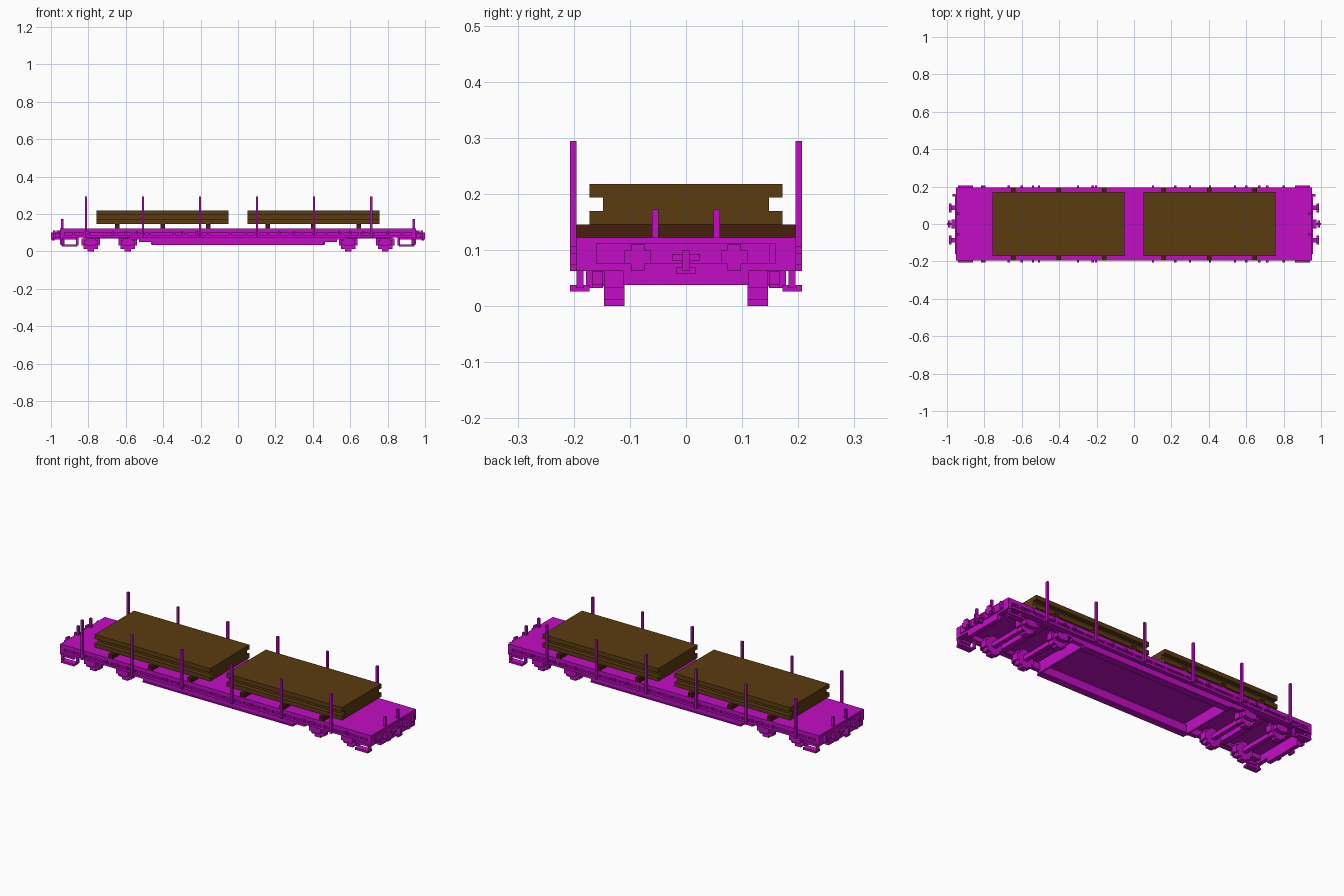
import bpy
import bmesh
from mathutils import Vector

cube = bpy.data.objects.get("Cube")
if cube:
    bpy.data.objects.remove(cube)

# Shared levels and widths
THIN = 0.012
THICK = 2 * THIN
DECK_TOP = 0.122
FLOOR = 0.1
SILL = 0.075
BELLY = 0.038
HALF_WIDTH = 0.195
GIRDER = 0.16
END = 0.94
WHEEL_RADIUS = 0.05
WHEEL_Y = 0.128
AXLES = (0.59, 0.787)


def material(name, red, green, blue):
    mat = bpy.data.materials.new(name)
    mat.use_nodes = True
    mat.diffuse_color = (red, green, blue, 1)
    shader = mat.node_tree.nodes["Principled BSDF"]
    shader.inputs["Base Color"].default_value = mat.diffuse_color
    return mat


magenta = material("magenta paint", 0.55, 0.004, 0.56)
plank_brown = material("brown timber", 0.105, 0.044, 0.005)
dark_brown = material("dark timber", 0.058, 0.014, 0.004)


def span(centre, size):
    return centre - size / 2, centre + size / 2


def both(limit):
    return -limit, limit


def add_block(bm, x, y, z):
    """Add a box filling the given ranges."""
    low, high = (Vector(ends) for ends in zip(x, y, z))
    for vert in bmesh.ops.create_cube(bm, size=1)["verts"]:
        vert.co = (low + high) / 2 + vert.co * (high - low)


def part(name, blocks, mirror="", mat=magenta):
    """Make one object of blocks, mirrored along the named axes."""
    bm = bmesh.new()
    for block in blocks:
        add_block(bm, *block)
    mesh = bpy.data.meshes.new(name)
    bm.to_mesh(mesh)
    bm.free()
    mesh.materials.append(mat)
    obj = bpy.data.objects.new(name, mesh)
    bpy.context.collection.objects.link(obj)
    if mirror:
        modifier = obj.modifiers.new("Mirror", "MIRROR")
        modifier.use_axis = ["x" in mirror, "y" in mirror, False]
        modifier.use_mirror_merge = False


# Deck and the channel frame around its edge
sill_inner = GIRDER + THIN
part("deck", [(both(END), both(HALF_WIDTH), (FLOOR, DECK_TOP))])
part("side_sill", [
    (both(END), (GIRDER, sill_inner + THIN), (SILL, FLOOR)),
    (both(END), (sill_inner, HALF_WIDTH), span(SILL + THIN / 2, THIN)),
], mirror="y")
part("end_beam", [
    (span(END, THICK), both(HALF_WIDTH), (SILL - THIN, DECK_TOP)),
    (span(END + THIN, THIN), both(GIRDER), (SILL, FLOOR + THIN)),
], mirror="x")

# Deep side girder, stepping down towards the middle
steps = []
for level, half_length in enumerate((0.62, 0.58, 0.53, 0.46)):
    bottom = SILL - level * THIN
    steps.append((both(half_length), (GIRDER - THIN, sill_inner), (bottom, bottom + THIN)))
part("belly_girder", steps, mirror="y")
part("girder_flange", [(both(half_length), span(GIRDER, 3 * THIN), span(BELLY, THIN / 2))],
     mirror="y")
part("belly_cross_member", [(span(half_length, THIN), both(GIRDER), (BELLY, FLOOR))], mirror="x")

# Ribs and lashing lugs along the sides
ribs = (0.04, 0.16, 0.28, 0.34, 0.47, 0.56, 0.65, 0.8, 0.88)
part("side_ribs", [
    (span(x, THIN), (sill_inner, HALF_WIDTH), (SILL, FLOOR + THIN)) for x in ribs
], mirror="xy")
lugs = (0.22, 0.3, 0.54, 0.6, 0.67, 0.8)
part("lashing_lugs", [
    (span(x, THIN), span(HALF_WIDTH + THIN / 2, THIN), span(FLOOR, THIN)) for x in lugs
], mirror="xy")

# Tall side stakes standing in sockets
stake_gap = 0.305
first_stake = -0.813
stake_y = HALF_WIDTH + THIN / 2
for i in range(6):
    x = first_stake + i * stake_gap
    part("side_stake", [
        (span(x, THIN), span(stake_y, THIN), (SILL, 0.294)),
        (span(x, THICK), span(HALF_WIDTH - THIN / 2, THIN), (SILL, FLOOR + THIN)),
    ], mirror="y")

# Short stakes at both ends
part("end_stake", [(span(END, THIN), span(0.055, THIN), (SILL, 0.172))], mirror="xy")

# Wheels stepped from three blocks, with axles and axle boxes
for x in AXLES:
    sizes = (3 * THIN, 0.076, 2 * WHEEL_RADIUS)
    part("wheels", [
        (span(x, width), span(WHEEL_Y, 3 * THIN), span(WHEEL_RADIUS, height))
        for width, height in zip(sizes, reversed(sizes))
    ], mirror="xy")
    part("axle", [(span(x, THICK), both(WHEEL_Y), span(WHEEL_RADIUS, THICK))], mirror="x")
    part("axle_boxes", [
        (span(x, width), span(GIRDER, THICK), span(WHEEL_RADIUS, height))
        for width, height in ((4 * THIN, 3 * THIN), (6 * THIN, THICK))
    ], mirror="xy")
first_axle, last_axle = AXLES
part("truck_frame", [
    ((first_axle, last_axle), (GIRDER - THIN, GIRDER), span(SILL, THIN)),
], mirror="xy")
part("truck_bolster", [
    (span((first_axle + last_axle) / 2, 3 * THIN), both(GIRDER), (SILL, FLOOR)),
], mirror="x")

# Corner foot steps
step_x = (0.86, END)
step_z = 0.032
part("foot_step", [
    (step_x, (sill_inner, HALF_WIDTH + THIN), span(step_z, THIN)),
    (step_x, span(stake_y, THIN), span(SILL - THIN / 2, THIN)),
    (span(END, THIN), span(HALF_WIDTH - THIN / 2, THIN), (step_z, SILL)),
    (span(min(step_x), THIN), span(sill_inner, THIN), (step_z, SILL)),
], mirror="xy")

# Buffers with cross shaped heads
buffer_y = 0.086
buffer_z = 0.087
head = span(END + 3.5 * THIN, THIN)
part("buffers", [
    ((END, max(head)), span(buffer_y, THICK), span(buffer_z, THICK)),
    (head, span(buffer_y, 4 * THIN), span(buffer_z, THICK)),
    (head, span(buffer_y, THICK), span(buffer_z, 4 * THIN)),
], mirror="xy")

# Coupling hook and its mount
part("coupling", [
    ((END, 1), span(0, THIN), (SILL - THIN, FLOOR)),
    (span(END + THICK, THICK), span(0, 4 * THIN), span(buffer_z, THIN)),
    (span(1 - THIN, THIN), span(0, 3 * THIN), span(SILL - THIN, THIN)),
], mirror="x")

# Grab bars and brake pipes on the ends
part("end_fittings", [
    (span(END + THICK, THIN), span(GIRDER - THIN / 2, THIN), (SILL, FLOOR + THIN)),
    (span(END, THICK), both(2 * buffer_y - GIRDER + FLOOR), (BELLY, SILL)),
], mirror="xy"[:1])

# Timber bearers under the load
load_bottom = DECK_TOP + THICK
for x in (0.16, 0.403, 0.645):
    part("bearer", [(span(x, THICK), both(HALF_WIDTH), (DECK_TOP, load_bottom))],
         mirror="x", mat=dark_brown)

# Stacked timber with a narrower middle layer
layers = []
for i, inset in enumerate((0, THICK, 0)):
    z = load_bottom + i * THICK
    layers.append(((0.05, 0.757), both(sill_inner - inset), (z, z + THICK)))
part("timber_stack", layers, mirror="x", mat=plank_brown)
